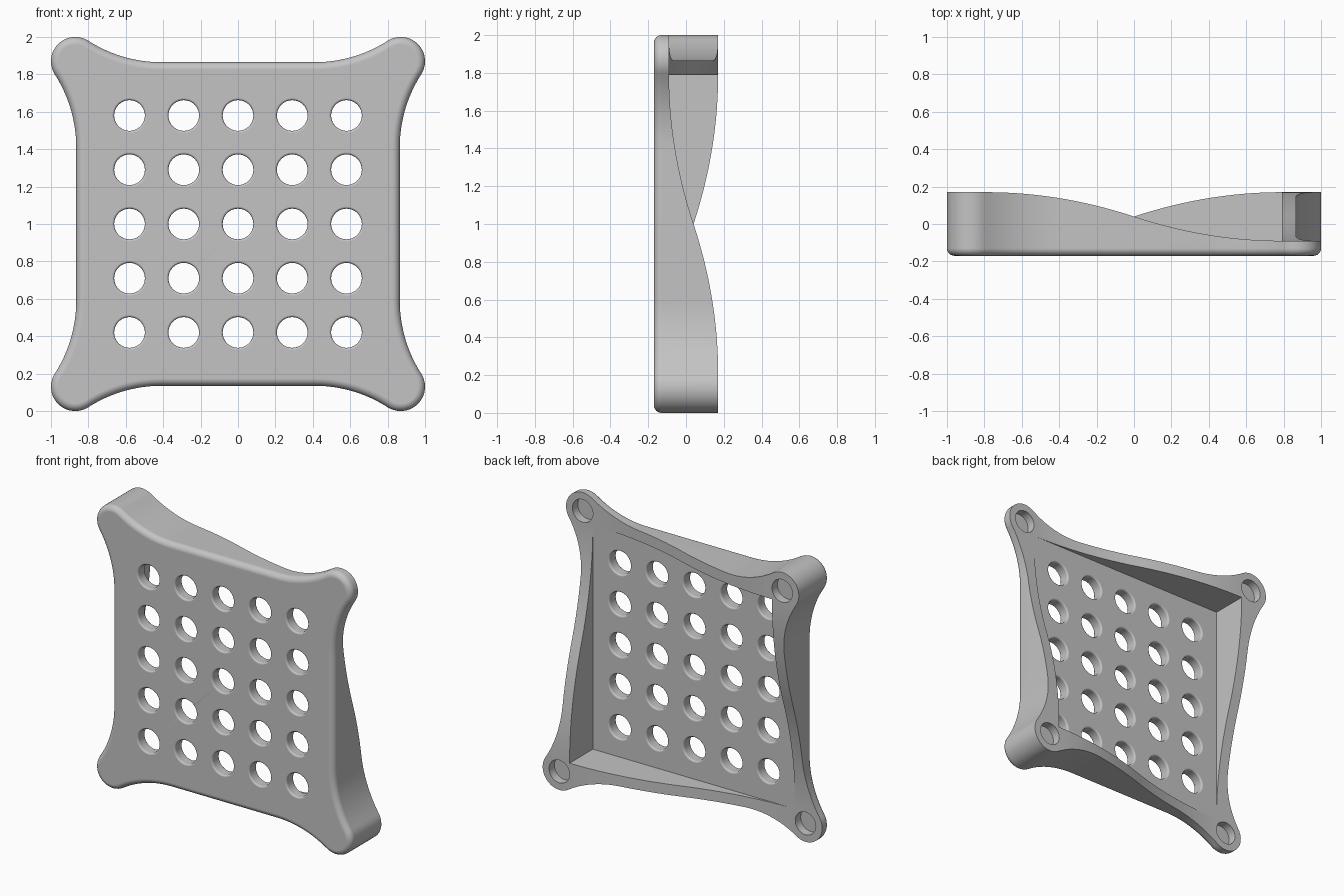
import bpy, bmesh
from math import sin, cos, pi, asin

if "Cube" in bpy.data.objects:
    bpy.data.objects.remove(bpy.data.objects["Cube"], do_unlink=True)

FRONT, FLOOR = -0.17, -0.09      # front face and pocket floor depths
MID, SWING = 0.04, 0.13          # mean rim height and its rise and fall
POCKET = 0.79                    # half width of the square pocket
EDGE, STRAIGHT = 0.865, 0.41     # straight side offset and half length
POST, POST_R = 0.87, 0.13        # corner post centre and radius
FILLET = 0.04
FLARE_R = ((POST - STRAIGHT) ** 2 + (POST - EDGE) ** 2 - POST_R ** 2) / (2 * (POST_R + POST - EDGE))
FLARE_A = asin((POST - STRAIGHT) / (FLARE_R + POST_R))


def ease(t):
    """Parabolic S-curve from -1 to 1, flat beyond the pocket."""
    u = min(abs(t) / POCKET, 1)
    return (1 if t > 0 else -1) * (2 * u - u * u)


def rim_height(x, z):
    return MID - SWING * ease(x) * ease(z)


def clamp(t):
    return max(-POCKET, min(POCKET, t))


def outline(inset):
    """Square with concave flares running into four round corners."""
    n_line, n_flare, n_post = 20, 14, 20
    side = [(STRAIGHT * (1 - 2 * i / n_line), EDGE - inset) for i in range(n_line)]
    flare = []
    for i in range(n_flare):
        a = FLARE_A * i / n_flare
        r = FLARE_R + inset
        flare.append((-STRAIGHT - r * sin(a), EDGE + FLARE_R - r * cos(a)))
    side += flare
    for i in range(n_post + 1):
        a = pi / 2 - FLARE_A + (pi / 2 + 2 * FLARE_A) * i / n_post
        side.append((-POST + (POST_R - inset) * cos(a), POST + (POST_R - inset) * sin(a)))
    side += [(-z, -x) for x, z in reversed(flare[1:])]
    points = []
    for _ in range(4):
        points += side
        side = [(-z, x) for x, z in side]
    return points


def finish(bm, name):
    bmesh.ops.recalc_face_normals(bm, faces=bm.faces)
    mesh = bpy.data.meshes.new(name)
    bm.to_mesh(mesh)
    bm.free()
    obj = bpy.data.objects.new(name, mesh)
    bpy.context.collection.objects.link(obj)
    return obj


# Plate body: filleted front, outer wall, wavy rim, pocket wall and floor
def build_plate():
    bm = bmesh.new()
    cache = {}

    def vert(x, y, z):
        key = (round(x, 5), round(y, 5), round(z, 5))
        if key not in cache:
            cache[key] = bm.verts.new((x, y, z + 1))
        return cache[key]

    def face(verts):
        verts = list(dict.fromkeys(verts))
        if len(verts) > 2:
            bm.faces.new(verts)

    loops = []
    steps = 6
    for i in range(steps + 1):
        a = pi / 2 * i / steps
        y = FRONT + FILLET * (1 - cos(a))
        loops.append([vert(x, y, z) for x, z in outline(FILLET * (1 - sin(a)))])
    outer = outline(0)
    inner = [(clamp(x), clamp(z)) for x, z in outer]
    loops.append([vert(x, rim_height(x, z), z) for x, z in outer])
    loops.append([vert(x, rim_height(x, z), z) for x, z in inner])
    loops.append([vert(x, FLOOR, z) for x, z in inner])
    for lo, hi in zip(loops, loops[1:]):
        for i in range(len(lo)):
            face([lo[i - 1], lo[i], hi[i], hi[i - 1]])
    face(loops[0])
    face(loops[-1])
    return finish(bm, "perforated_plate")


def lathe(bm, cx, cz, profile, sides=40):
    """Closed solid turned about the depth axis."""
    rings = [[bm.verts.new((cx + r * cos(2 * pi * i / sides), y, cz + 1 + r * sin(2 * pi * i / sides)))
              for i in range(sides)] for r, y in profile]
    for lo, hi in zip(rings, rings[1:]):
        for i in range(sides):
            bm.faces.new([lo[i - 1], lo[i], hi[i], hi[i - 1]])
    bm.faces.new(rings[0])
    bm.faces.new(rings[-1])


# Cutters: a grid of round-edged holes and a shallow recess in each post
def build_cutters():
    bm = bmesh.new()
    hole_r, lip, pitch, steps = 0.082, 0.012, 0.29, 4
    arc = [pi / 2 * i / steps for i in range(steps + 1)]
    profile = [(hole_r + lip, FRONT - 0.02)]
    profile += [(hole_r + lip * (1 - sin(a)), FRONT + lip * (1 - cos(a))) for a in arc]
    profile += [(hole_r + lip * (1 - sin(a)), FLOOR - lip * (1 - cos(a))) for a in reversed(arc)]
    profile.append((hole_r + lip, FLOOR + 0.02))
    for i in range(-2, 3):
        for j in range(-2, 3):
            lathe(bm, i * pitch, j * pitch, profile)
    for sx in (-1, 1):
        for sz in (-1, 1):
            top = rim_height(sx, sz)
            lathe(bm, sx * POST, sz * POST, [(0.08, top - 0.06), (0.08, top + 0.03)])
    return finish(bm, "hole_cutters")


plate = build_plate()
cutters = build_cutters()
cutters.hide_render = True

bpy.ops.object.select_all(action="DESELECT")
bpy.context.view_layer.objects.active = plate
plate.select_set(True)
cut = plate.modifiers.new("Holes", "BOOLEAN")
cut.operation = "DIFFERENCE"
cut.solver = "EXACT"
cut.object = cutters
bpy.ops.object.modifier_apply(modifier=cut.name)
bpy.data.objects.remove(cutters, do_unlink=True)

# Single grey finish with smooth rounds and crisp edges
grey = bpy.data.materials.new("plain_grey")
grey.use_nodes = True
colour = (0.55, 0.55, 0.55, 1)
grey.diffuse_color = colour
grey.node_tree.nodes["Principled BSDF"].inputs["Base Color"].default_value = colour
plate.data.materials.clear()
plate.data.materials.append(grey)

bpy.ops.object.shade_smooth_by_angle(angle=pi / 6)
weighted = plate.modifiers.new("Weighted Normals", "WEIGHTED_NORMAL")
weighted.keep_sharp = True
